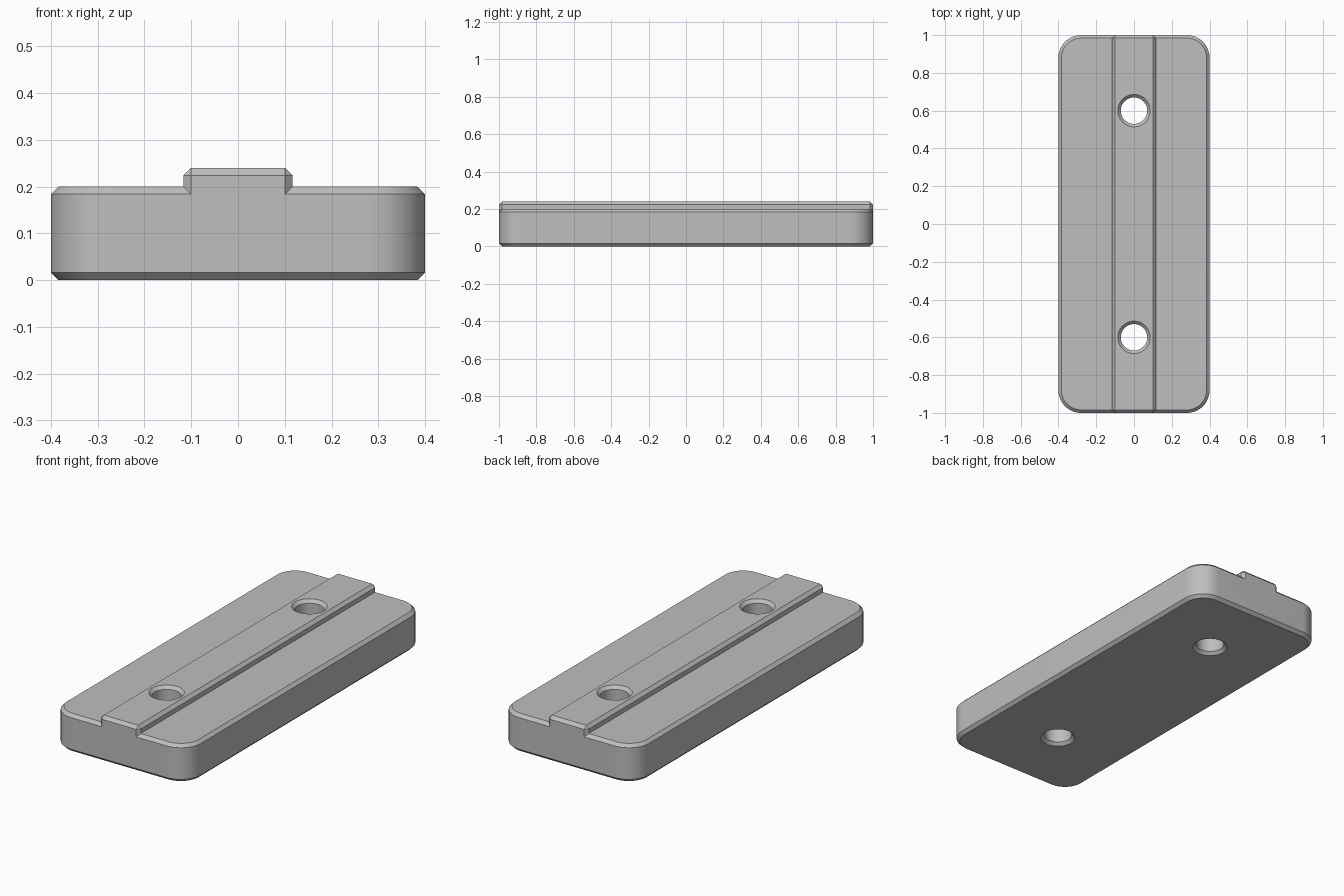
import bpy
import bmesh
from math import cos, sin, pi, radians

if "Cube" in bpy.data.objects:
    bpy.data.objects.remove(bpy.data.objects["Cube"])

CHAMFER = 0.016

grey = bpy.data.materials.new("plain grey")
grey.use_nodes = True
grey.diffuse_color = (0.52, 0.52, 0.52, 1)
grey.node_tree.nodes["Principled BSDF"].inputs["Base Color"].default_value = grey.diffuse_color


def outline(half_x, half_y, radius, steps):
    """Rounded rectangle, counter-clockwise."""
    points = []
    for quarter, (sx, sy) in enumerate([(1, 1), (-1, 1), (-1, -1), (1, -1)]):
        for i in range(steps + 1):
            a = (quarter + i / steps) * pi / 2
            points.append((sx * (half_x - radius) + radius * cos(a),
                           sy * (half_y - radius) + radius * sin(a)))
    return points


def stacked_solid(name, half_x, half_y, radius, steps, levels, y=0):
    """Solid from stacked outlines; each level is (inset, height)."""
    bm = bmesh.new()
    rings = []
    for inset, z in levels:
        shape = outline(half_x - inset, half_y - inset, radius - inset, steps)
        rings.append([bm.verts.new((px, py + y, z)) for px, py in shape])
    for low, high in zip(rings, rings[1:]):
        for i in range(len(low)):
            bm.faces.new((low[i - 1], low[i], high[i], high[i - 1]))
    bm.faces.new(rings[0][::-1])
    bm.faces.new(rings[-1])
    bmesh.ops.remove_doubles(bm, verts=bm.verts, dist=1e-5)
    bmesh.ops.recalc_face_normals(bm, faces=bm.faces)
    mesh = bpy.data.meshes.new(name)
    bm.to_mesh(mesh)
    bm.free()
    mesh.materials.append(grey)
    obj = bpy.data.objects.new(name, mesh)
    bpy.context.collection.objects.link(obj)
    return obj


def combine(target, tool, operation):
    """Apply a boolean and discard the tool."""
    tool.hide_render = True
    mod = target.modifiers.new(operation.lower(), "BOOLEAN")
    mod.operation = operation
    mod.solver = "EXACT"
    mod.object = tool
    bpy.context.view_layer.objects.active = target
    bpy.ops.object.modifier_apply(modifier=mod.name)
    bpy.data.objects.remove(tool)


# Rounded plate with chamfered top and bottom rims
plate = stacked_solid("mounting_plate", 0.4, 1.0, 0.12, 16, [
    (CHAMFER, 0), (0, CHAMFER), (0, 0.2 - CHAMFER), (CHAMFER, 0.2)])

# Raised centre rail with chamfered edges, flush with the plate ends
rail = stacked_solid("centre_rail", 0.117, 1.0, CHAMFER, 1, [
    (0, 0.1), (0, 0.24 - CHAMFER), (CHAMFER, 0.24)])
combine(plate, rail, "UNION")

# Two through holes, countersunk at both ends
for y in (-0.6, 0.6):
    hole = stacked_solid("hole_cutter", 0.07, 0.07, 0.07, 12, [
        (-2 * CHAMFER, -CHAMFER), (0, CHAMFER),
        (0, 0.24 - CHAMFER), (-2 * CHAMFER, 0.24 + CHAMFER)], y)
    combine(plate, hole, "DIFFERENCE")

# Smooth the round walls, keep the chamfers crisp
bpy.ops.object.select_all(action="DESELECT")
plate.select_set(True)
bpy.context.view_layer.objects.active = plate
bpy.ops.object.shade_smooth_by_angle(angle=radians(30))
